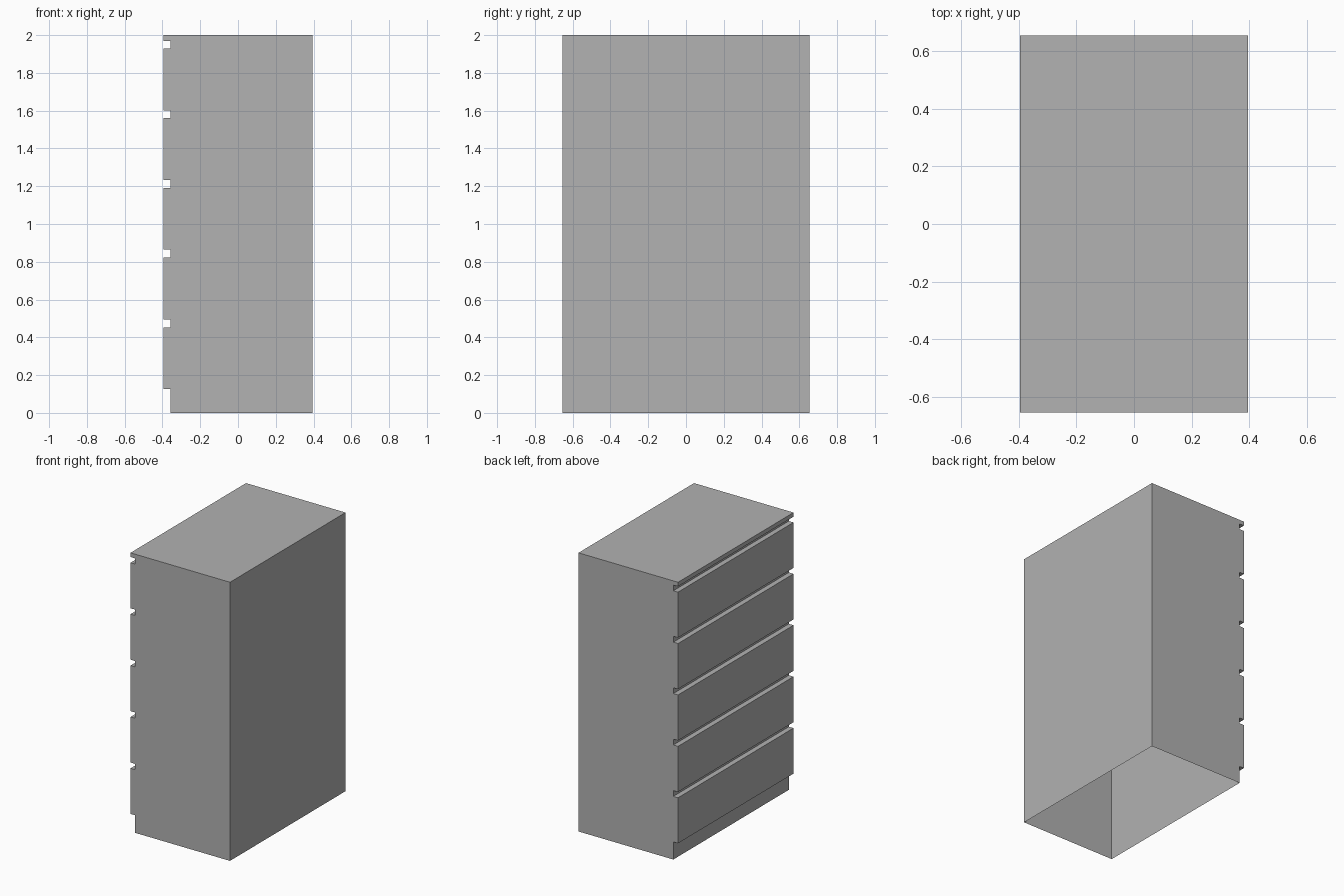
import bpy, bmesh

if "Cube" in bpy.data.objects:
    bpy.data.objects.remove(bpy.data.objects["Cube"])

FRONT, FACE, BACK = -0.395, -0.358, 0.395   # drawer faces, carcass front, carcass back (x)
HALF_Y, HEIGHT = 0.655, 2.0
DRAWERS, FIRST_Z, PITCH, DRAWER_H = 5, 0.126, 0.369, 0.327

grey = bpy.data.materials.new("light_grey")
grey.diffuse_color = (0.445, 0.445, 0.445, 1)
grey.use_nodes = True
grey.node_tree.nodes["Principled BSDF"].inputs["Base Color"].default_value = grey.diffuse_color


def panel_box(name, x0, x1, z0, z1, open_axis, open_sign):
    """Full-width box with one side left open."""
    bm = bmesh.new()
    bmesh.ops.create_cube(bm, size=1)
    bm.normal_update()
    gone = [f for f in bm.faces if f.normal[open_axis] * open_sign > 0.9]
    bmesh.ops.delete(bm, geom=gone, context='FACES')
    for v in bm.verts:
        v.co.x = x0 if v.co.x < 0 else x1
        v.co.y = -HALF_Y if v.co.y < 0 else HALF_Y
        v.co.z = z0 if v.co.z < 0 else z1
    mesh = bpy.data.meshes.new(name)
    bm.to_mesh(mesh)
    bm.free()
    mesh.materials.append(grey)
    obj = bpy.data.objects.new(name, mesh)
    bpy.context.collection.objects.link(obj)
    return obj


# Hollow carcass, open underneath
panel_box("carcass", FACE, BACK, 0, HEIGHT, 2, -1)

# Overhanging edge of the top
panel_box("top_lip", FRONT, FACE, 1.97, HEIGHT, 0, 1)

# Drawer fronts standing proud of the carcass, separated by finger gaps
for i in range(DRAWERS):
    z = FIRST_Z + i * PITCH
    panel_box(f"drawer_front_{i + 1}", FRONT, FACE, z, z + DRAWER_H, 0, 1)
